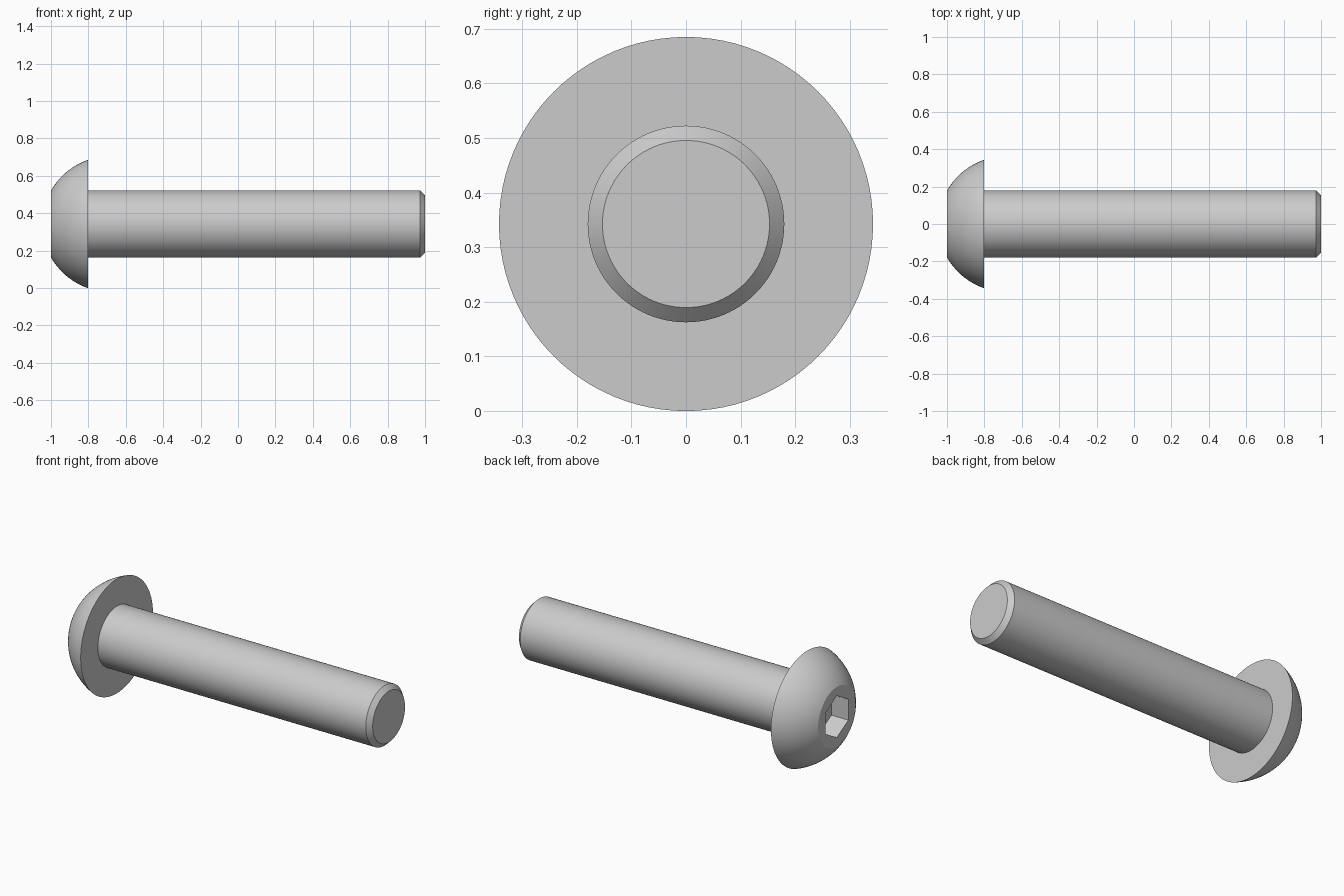
import bpy, bmesh
from math import sin, cos, pi, atan2, hypot, radians
from mathutils import Matrix, Vector

if "Cube" in bpy.data.objects:
    bpy.data.objects.remove(bpy.data.objects["Cube"])

AXIS_Z = 0.3425
SEGMENTS = 96
HEAD_R, FACE_R, HEAD_BASE = 0.3425, 0.178, -0.803
SHAFT_R, TIP_R, CHAMFER_X = 0.18, 0.153, 0.973
HEX_R, HEX_DEPTH = 0.125, 0.112

# Domed head profile: arc centred on the bolt axis, from flat face to rim
height = HEAD_BASE + 1
drop = (HEAD_R**2 - FACE_R**2 - height**2) / (2 * height)
centre = HEAD_BASE + drop
radius = hypot(HEAD_R, drop)
a0, a1 = atan2(FACE_R, height + drop), atan2(HEAD_R, drop)
steps = 14
profile = [(-1, 0)]
for i in range(steps + 1):
    a = a0 + (a1 - a0) * i / steps
    profile.append((centre - radius * cos(a), radius * sin(a)))

# Underside of head, shaft and chamfered tip
profile += [(HEAD_BASE, SHAFT_R), (CHAMFER_X, SHAFT_R), (1, TIP_R), (1, 0)]

# Turn the profile around the bolt axis
bm = bmesh.new()
verts = [bm.verts.new((x, 0, AXIS_Z + r)) for x, r in profile]
edges = [bm.edges.new(pair) for pair in zip(verts, verts[1:])]
bmesh.ops.spin(bm, geom=verts + edges, cent=(0, 0, AXIS_Z), axis=(1, 0, 0),
               angle=2 * pi, steps=SEGMENTS, use_duplicate=False)
bmesh.ops.remove_doubles(bm, verts=bm.verts, dist=1e-5)
bmesh.ops.dissolve_limit(bm, angle_limit=radians(0.2), verts=bm.verts, edges=bm.edges)
bmesh.ops.recalc_face_normals(bm, faces=bm.faces)
mesh = bpy.data.meshes.new("bolt")
bm.to_mesh(mesh)
bm.free()
bolt = bpy.data.objects.new("bolt", mesh)
bpy.context.collection.objects.link(bolt)

# Hex socket, corners pointing up and down
bpy.ops.mesh.primitive_cylinder_add(vertices=6, radius=HEX_R, depth=2 * HEX_DEPTH)
cutter = bpy.context.object
cutter.name = "hex_socket_cutter"
corner = cutter.data.vertices[0].co
cutter.data.transform(Matrix.Rotation(pi / 2, 4, 'Y') @
                      Matrix.Rotation(-atan2(corner.y, corner.x), 4, 'Z'))
cutter.location = Vector((-1, 0, AXIS_Z))
cutter.hide_render = True

bpy.ops.object.select_all(action='DESELECT')
bolt.select_set(True)
bpy.context.view_layer.objects.active = bolt
cut = bolt.modifiers.new("hex_socket", 'BOOLEAN')
cut.operation = 'DIFFERENCE'
cut.solver = 'EXACT'
cut.object = cutter
bpy.ops.object.modifier_apply(modifier=cut.name)
bpy.data.objects.remove(cutter)
bpy.ops.object.shade_smooth_by_angle(angle=radians(25))
